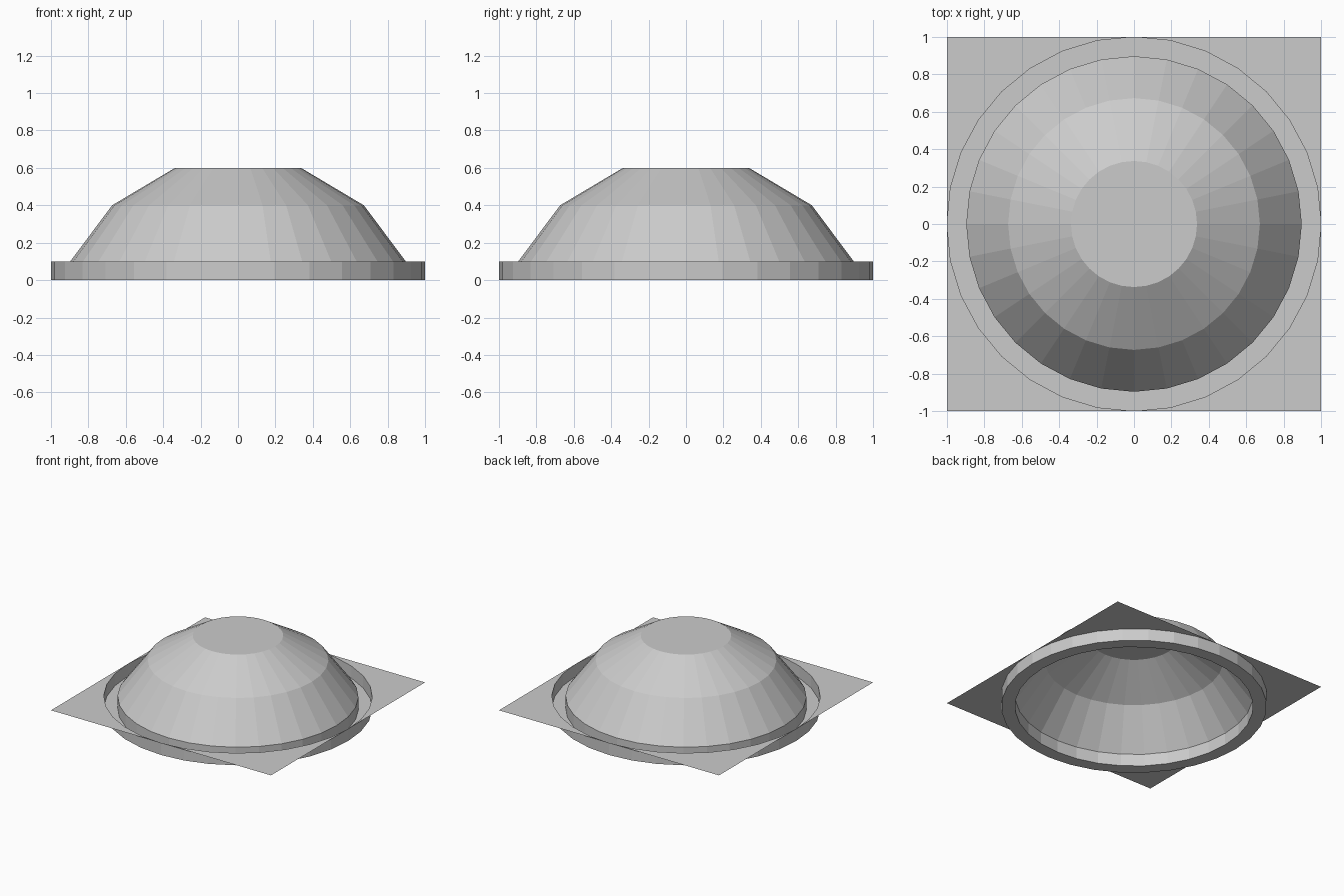
import bpy
import bmesh
from math import cos, sin, tau

cube = bpy.data.objects.get("Cube")
if cube:
    bpy.data.objects.remove(cube)

SIDES = 32
RIM_Z = 0.1
DOME_R = 0.897

grey = bpy.data.materials.new("plain grey")
grey.use_nodes = True
grey.diffuse_color = (0.6, 0.6, 0.6, 1)
grey.node_tree.nodes["Principled BSDF"].inputs["Base Color"].default_value = grey.diffuse_color


def circle(radius, z):
    return [(radius * cos(tau * i / SIDES), radius * sin(tau * i / SIDES), z)
            for i in range(SIDES)]


def square(half, z):
    """Circle points pushed outward onto a square of the given half width."""
    points = []
    for x, y, _ in circle(1, z):
        reach = half / max(abs(x), abs(y))
        points.append((x * reach, y * reach, z))
    return points


def loft(name, loops, cap=False):
    """Join consecutive loops with flat faces; optionally close the last one."""
    bm = bmesh.new()
    rings = [[bm.verts.new(p) for p in loop] for loop in loops]
    for a, b in zip(rings, rings[1:]):
        for i in range(SIDES):
            j = (i + 1) % SIDES
            bm.faces.new((a[i], a[j], b[j], b[i]))
    if cap:
        bm.faces.new(rings[-1])
    bmesh.ops.remove_doubles(bm, verts=bm.verts, dist=0.0001)
    mesh = bpy.data.meshes.new(name)
    bm.to_mesh(mesh)
    bm.free()
    mesh.materials.append(grey)
    bpy.context.collection.objects.link(bpy.data.objects.new(name, mesh))


# Square sheet with a round opening that touches its sides
loft("square_flange", [square(1, RIM_Z), circle(1, RIM_Z)])

# Sunken ring channel: outer wall, floor, inner wall
loft("ring_channel", [circle(1, RIM_Z), circle(1, 0), circle(DOME_R, 0), circle(DOME_R, RIM_Z)])

# Faceted two-step dome with a flat top, hollow underneath
loft("dome", [circle(DOME_R, RIM_Z), circle(0.673, 0.4), circle(0.337, 0.6)], cap=True)
